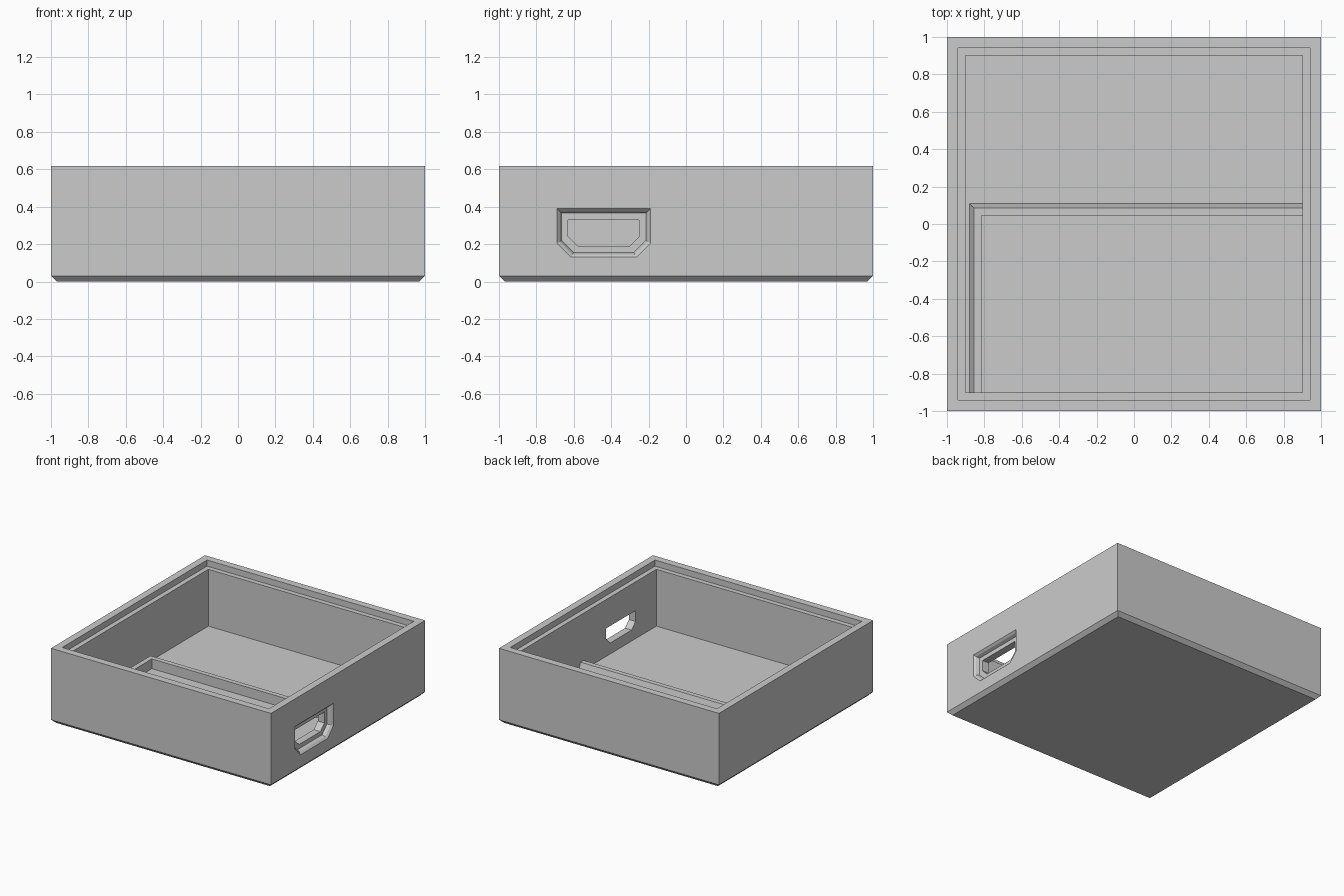
import bpy
import bmesh

cube = bpy.data.objects.get("Cube")
if cube:
    bpy.data.objects.remove(cube, do_unlink=True)

grey = bpy.data.materials.new("plain_grey")
grey.use_nodes = True
colour = (0.6, 0.6, 0.6, 1)
grey.diffuse_color = colour
grey.node_tree.nodes["Principled BSDF"].inputs["Base Color"].default_value = colour


def loft(name, sections):
    """Join matching rings of points and cap both ends."""
    bm = bmesh.new()
    rings = [[bm.verts.new(p) for p in ring] for ring in sections]
    for a, b in zip(rings, rings[1:]):
        for i in range(len(a)):
            j = (i + 1) % len(a)
            bm.faces.new((a[i], a[j], b[j], b[i]))
    bm.faces.new(rings[0])
    bm.faces.new(rings[-1])
    bmesh.ops.recalc_face_normals(bm, faces=bm.faces)
    mesh = bpy.data.meshes.new(name)
    bm.to_mesh(mesh)
    bm.free()
    mesh.materials.append(grey)
    obj = bpy.data.objects.new(name, mesh)
    bpy.context.collection.objects.link(obj)
    return obj


def square(half, z):
    return [(x * half, y * half, z) for x, y in ((-1, -1), (1, -1), (1, 1), (-1, 1))]


def slot_outline(x, inset):
    """Port shape with the two lower corners cut off."""
    left, right = -0.69 + inset, -0.19 - inset
    low, high = 0.13 + inset, 0.39 - inset
    cut = 0.075 - 0.4 * inset
    return [(x, left, high), (x, left, low + cut), (x, left + cut, low),
            (x, right - cut, low), (x, right, low + cut), (x, right, high)]


def ridge_outline(draft, z):
    """L-shaped strip whose outer side leans inwards by the draft."""
    x, y = -0.88 + draft, 0.11 - draft
    return [(x, -0.9, z), (x, y, z), (0.9, y, z),
            (0.9, 0.045, z), (-0.815, 0.045, z), (-0.815, -0.9, z)]


# Tray: chamfered foot, outer walls, stepped rim, inner walls and floor
TOP, STEP, FLOOR = 0.617, 0.567, 0.1
tray = loft("tray", [square(0.97, 0), square(1, 0.03), square(1, TOP),
                     square(0.94, TOP), square(0.94, STEP),
                     square(0.9, STEP), square(0.9, FLOOR)])

# Port opening with a bevelled recess on the left wall
cutter = loft("port_cutter", [slot_outline(1.05, 0), slot_outline(1, 0),
                              slot_outline(0.985, 0.015), slot_outline(0.96, 0.025),
                              slot_outline(0.96, 0.06), slot_outline(0.85, 0.06)])
cutter.hide_render = True
cut = tray.modifiers.new("port", "BOOLEAN")
cut.operation = "DIFFERENCE"
cut.solver = "EXACT"
cut.object = cutter
bpy.context.view_layer.objects.active = tray
bpy.ops.object.modifier_apply(modifier=cut.name)
bpy.data.objects.remove(cutter, do_unlink=True)

# Low ridge framing the front part of the floor
loft("floor_ridge", [ridge_outline(0, FLOOR), ridge_outline(0.025, 0.18)])
